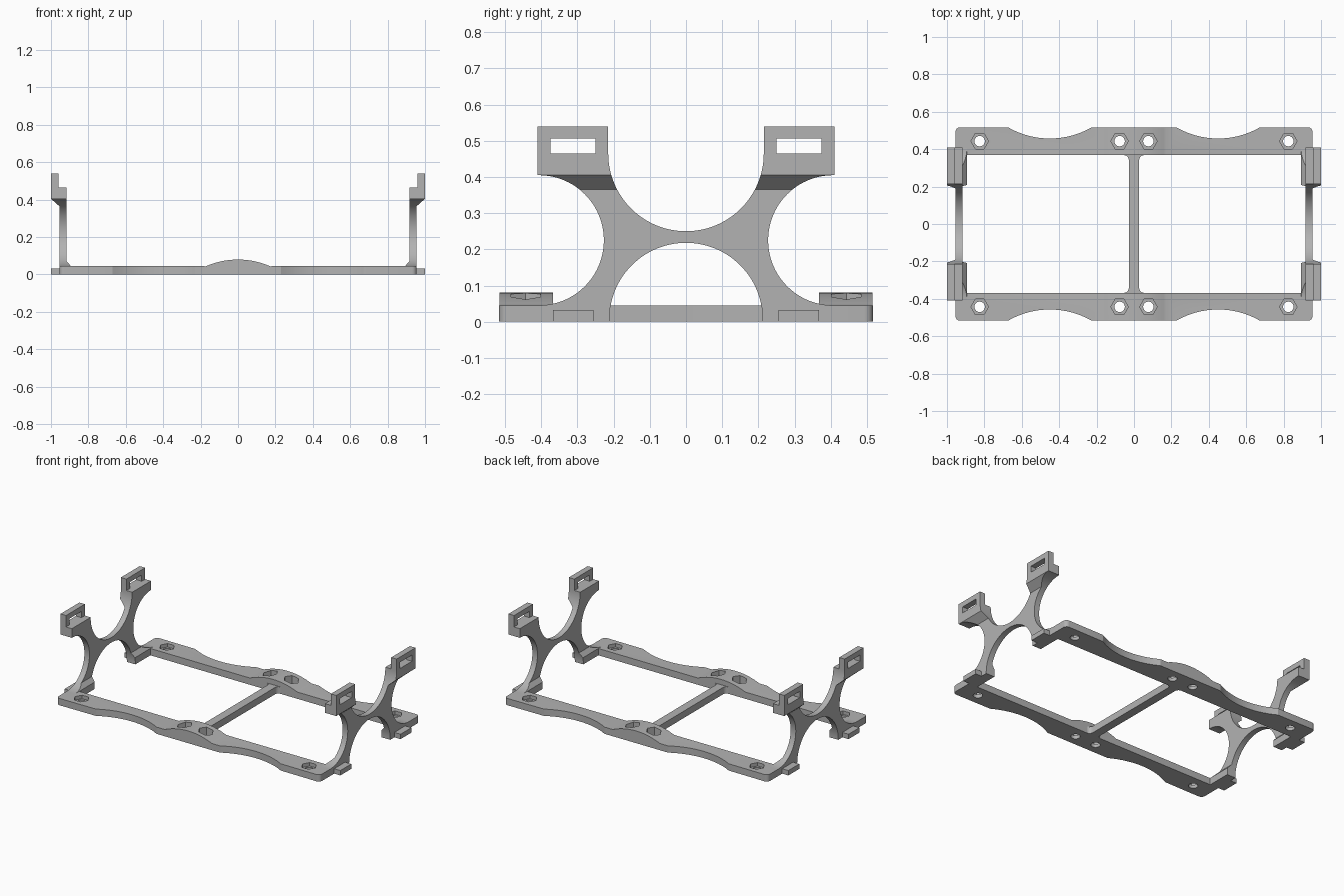
import bpy, bmesh, math

if "Cube" in bpy.data.objects:
    bpy.data.objects.remove(bpy.data.objects["Cube"])

grey = bpy.data.materials.new("matte grey")
grey.diffuse_color = (0.45, 0.45, 0.45, 1)
grey.use_nodes = True
grey.node_tree.nodes["Principled BSDF"].inputs["Base Color"].default_value = grey.diffuse_color


def arc(cx, cy, r, a0, a1, n=24):
    """Points on a circle from angle a0 to a1 in degrees."""
    return [(cx + r * math.cos(math.radians(a0 + (a1 - a0) * i / n)),
             cy + r * math.sin(math.radians(a0 + (a1 - a0) * i / n))) for i in range(n + 1)]


def prism(name, pts, axis, lo, hi):
    """Extrude a flat outline along an axis; the outline uses the other two axes in order."""
    def place(p, d):
        return {"X": (d, p[0], p[1]), "Y": (p[0], d, p[1]), "Z": (p[0], p[1], d)}[axis]
    bm = bmesh.new()
    a = [bm.verts.new(place(p, lo)) for p in pts]
    b = [bm.verts.new(place(p, hi)) for p in pts]
    bm.faces.new(a)
    bm.faces.new(b)
    for i in range(len(pts)):
        j = (i + 1) % len(pts)
        bm.faces.new((a[i], a[j], b[j], b[i]))
    bmesh.ops.recalc_face_normals(bm, faces=bm.faces)
    me = bpy.data.meshes.new(name)
    bm.to_mesh(me)
    bm.free()
    me.materials.append(grey)
    ob = bpy.data.objects.new(name, me)
    bpy.context.collection.objects.link(ob)
    return ob


def rect(x0, x1, y0, y1):
    return [(x0, y0), (x1, y0), (x1, y1), (x0, y1)]


def activate(ob):
    bpy.ops.object.select_all(action='DESELECT')
    ob.select_set(True)
    bpy.context.view_layer.objects.active = ob


def cut(ob, tool, op='DIFFERENCE'):
    m = ob.modifiers.new("cut", 'BOOLEAN')
    m.operation, m.object, m.solver = op, tool, 'EXACT'
    activate(ob)
    bpy.ops.object.modifier_apply(modifier=m.name)
    bpy.data.objects.remove(tool)


def mirror(ob, *axes):
    m = ob.modifiers.new("mirror", 'MIRROR')
    m.use_axis = ['X' in axes, 'Y' in axes, False]
    m.use_mirror_merge = False
    activate(ob)
    bpy.ops.object.modifier_apply(modifier=m.name)


def smooth(ob):
    activate(ob)
    bpy.ops.object.shade_smooth_by_angle(angle=math.radians(25))


TOP = 0.045    # rail thickness
IN, OUT = 0.368, 0.517

# Side rails: scalloped outer edge, raised hump in the middle
half = math.degrees(math.asin(0.22 / 0.446))
cy = OUT - 0.06 + 0.446
right = arc(0.45, cy, 0.446, 270 - half, 270 + half, 16)
right += arc(0.93, OUT - 0.025, 0.025, 90, 0, 6) + [(0.955, IN)]
outline = right + [(-x, y) for x, y in reversed(right)]
rail = prism("side_rails", outline, "Z", 0, 0.1)
hump_r = 0.43
ha = math.degrees(math.asin(0.172 / hump_r))
hump = arc(0, 0.08 - hump_r, hump_r, 90 - ha, 90 + ha, 20)
side = [(1, 0), (1, TOP)] + hump + [(-1, TOP), (-1, 0)]
cut(rail, prism("hump_tool", side, "Y", 0.2, 0.7), 'INTERSECT')

# Bolt holes with hexagonal nut pockets
for x in (-0.825, -0.077, 0.077, 0.825):
    cut(rail, prism("pocket_tool", arc(x, 0.443, 0.047, 0, 300, 5), "Z", 0.022, 0.2))
    cut(rail, prism("bolt_tool", arc(x, 0.443, 0.028, 0, 345, 23), "Z", -0.1, 0.2))
mirror(rail, 'Y')
smooth(rail)

# Middle crossbar with filleted ends
f = 0.025
bar = [(0.028 + f, IN + 0.002)] + arc(0.028 + f, IN - f, f, 90, 180, 6)
bar += [(x, -y) for x, y in reversed(bar)]
bar += [(-x, y) for x, y in reversed(bar)]
crossbar = prism("crossbar", bar, "Z", 0, TOP)
smooth(crossbar)

# End frames: X shape seen from the side, trimmed by the stepped end section
leg = arc(0, 0.465, 0.215, 270, 360, 28)
leg += [(0.215, 0.54), (0.41, 0.54), (0.41, 0.405)]
leg += arc(0.407, 0.225, 0.18, 90, 270, 40)
leg += [(IN, TOP), (IN, 0)]
leg += arc(0, 0.006, 0.212, 0, 90, 28)[0:]
leg.insert(len(leg) - 29, (0.212, 0))
profile = leg + [(-y, z) for y, z in reversed(leg) if y > 1e-5]
frame = prism("end_frames", profile, "X", 0.85, 1.05)
section = [(0.955, -0.0), (0.955, 0.365), (1, 0.405), (1, 0.54), (0.96, 0.54), (0.96, 0.465),
           (0.918, 0.465), (0.918, 0.072), (0.893, TOP), (0.893, -0.0)]
cut(frame, prism("section_tool", section, "Y", -0.6, 0.6), 'INTERSECT')

# Strap slots through the upright heads
for s in (-1, 1):
    cut(frame, prism("slot_tool", rect(s * 0.312 - 0.062, s * 0.312 + 0.062, 0.465, 0.506),
                     "X", 0.93, 1.1))
mirror(frame, 'X')
smooth(frame)

# Small tabs on the outside of the feet
tabs = prism("foot_tabs", rect(0.255, IN, 0, 0.032), "X", 0.95, 1.0)
mirror(tabs, 'X', 'Y')
